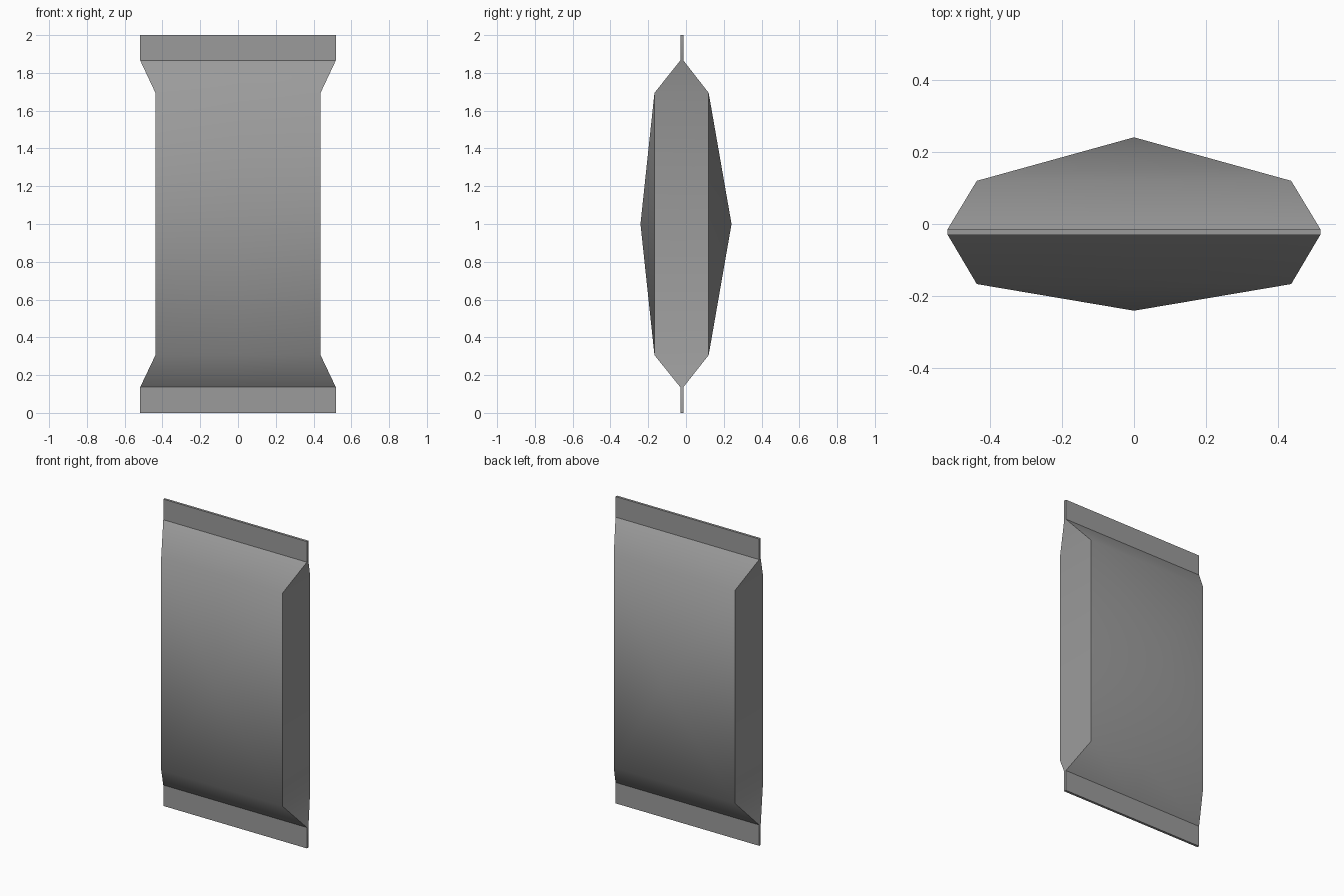
import bpy, bmesh, math

if "Cube" in bpy.data.objects:
    bpy.data.objects.remove(bpy.data.objects["Cube"])

SEAL_X, BODY_X = 0.518, 0.437
LEVELS = [0.0, 0.136, 0.306, 1.694, 1.866, 2.0]

bm = bmesh.new()


def panel(y_seal, y_edge, y_peak):
    """One sheet of the pouch: seals, sloped shoulders and a bulge to a centre peak."""
    rows = []
    for i, z in enumerate(LEVELS):
        body = i in (2, 3)
        x, y = (BODY_X, y_edge) if body else (SEAL_X, y_seal)
        rows.append([bm.verts.new((sx * x, y, z)) for sx in (-1, 0, 1)])
    for i in (0, 1, 3, 4):
        for c in (0, 1):
            bm.faces.new((rows[i][c], rows[i][c + 1], rows[i + 1][c + 1], rows[i + 1][c]))
    # bulge fanned around its peak
    peak = bm.verts.new((0, y_peak, 1.0))
    rim = rows[2] + rows[3][::-1]
    for a, b in zip(rim, rim[1:] + rim[:1]):
        bm.faces.new((a, b, peak))
    return rows


front = panel(-0.030, -0.167, -0.241)
back = panel(-0.014, 0.120, 0.241)

# side gussets
for c in (0, 2):
    for i in range(5):
        bm.faces.new((front[i][c], back[i][c], back[i + 1][c], front[i + 1][c]))
# thin top and bottom ends
for i in (0, 5):
    for c in (0, 1):
        bm.faces.new((front[i][c], front[i][c + 1], back[i][c + 1], back[i][c]))

bmesh.ops.recalc_face_normals(bm, faces=bm.faces)
mesh = bpy.data.meshes.new("pouch")
bm.to_mesh(mesh)
bm.free()

# dark grey foil
foil = bpy.data.materials.new("dark_foil")
foil.diffuse_color = (0.33, 0.33, 0.33, 1)
foil.use_nodes = True
foil.node_tree.nodes["Principled BSDF"].inputs["Base Color"].default_value = foil.diffuse_color
mesh.materials.append(foil)

pouch = bpy.data.objects.new("pouch", mesh)
bpy.context.collection.objects.link(pouch)
bpy.context.view_layer.objects.active = pouch
pouch.select_set(True)
bpy.ops.object.shade_smooth_by_angle(angle=math.radians(36))
